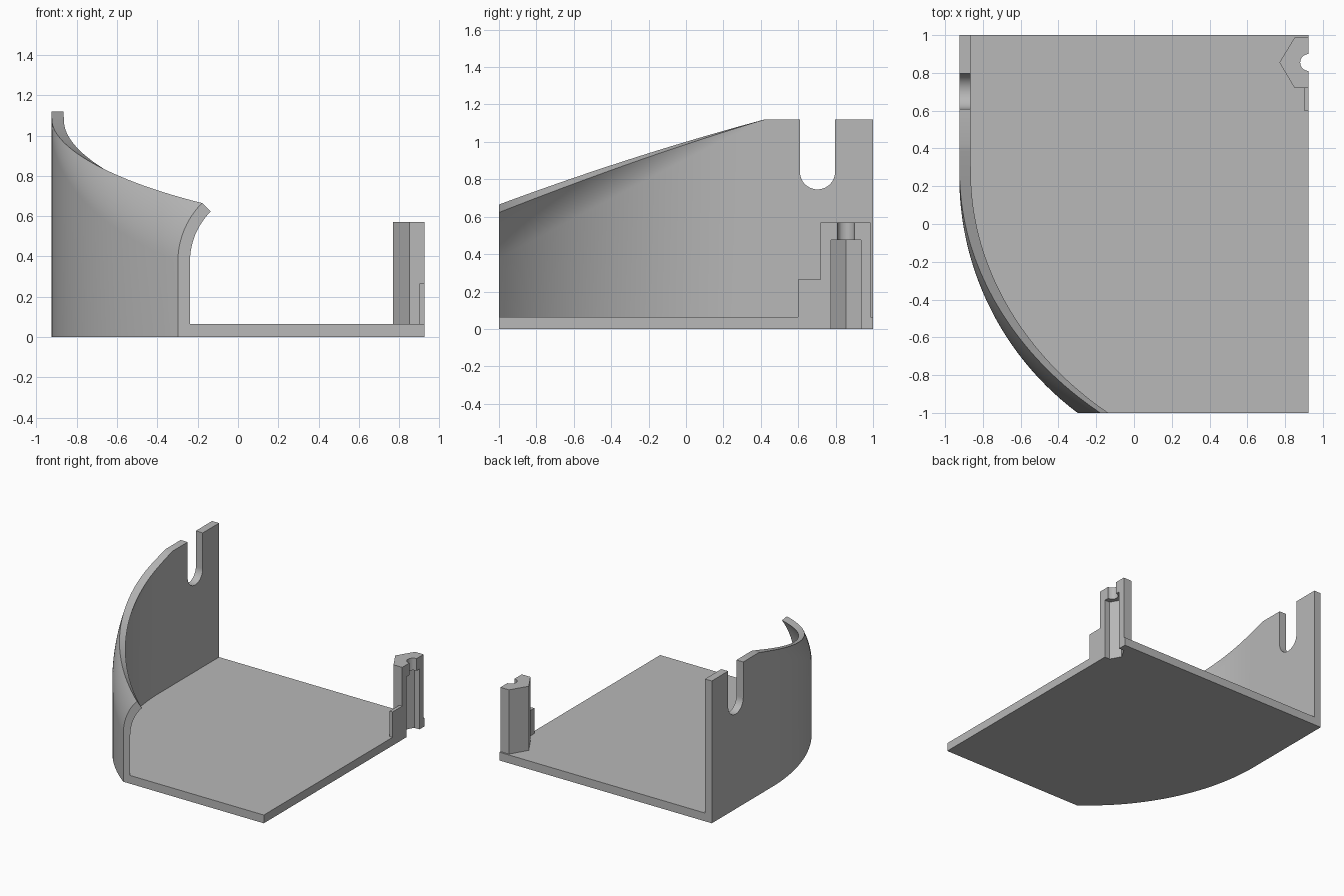
import bpy, bmesh, math

if "Cube" in bpy.data.objects:
    bpy.data.objects.remove(bpy.data.objects["Cube"])

grey = bpy.data.materials.new("plain grey")
grey.use_nodes = True
COLOUR = (0.48, 0.48, 0.48, 1)
grey.diffuse_color = COLOUR
grey.node_tree.nodes["Principled BSDF"].inputs["Base Color"].default_value = COLOUR

THICK = 0.06      # wall thickness
FLOOR = 0.065     # floor thickness
SIDE = 0.925      # half width
BEND = 0.41       # radius of the inward lean
LEVEL_Y = 0.42    # behind this the wall is upright and level
TOP = 1.12


def finish(bm, name):
    bmesh.ops.recalc_face_normals(bm, faces=bm.faces)
    mesh = bpy.data.meshes.new(name)
    bm.to_mesh(mesh)
    bm.free()
    obj = bpy.data.objects.new(name, mesh)
    bpy.context.collection.objects.link(obj)
    mesh.materials.append(grey)
    return obj


def prism(name, outline, low, high):
    bm = bmesh.new()
    face = bm.faces.new([bm.verts.new((x, y, low)) for x, y in outline])
    new = bmesh.ops.extrude_face_region(bm, geom=[face])["geom"]
    bmesh.ops.translate(bm, vec=(0, 0, high - low),
                        verts=[v for v in new if isinstance(v, bmesh.types.BMVert)])
    return finish(bm, name)


def select_only(obj):
    bpy.ops.object.select_all(action='DESELECT')
    obj.select_set(True)
    bpy.context.view_layer.objects.active = obj


def base_x(y):
    """Plan curve of the wall's outer foot: straight, then a circular arc."""
    radius, start = 1.56, 0.25
    drop = max(0, start - y)
    return -SIDE + radius - math.sqrt(radius ** 2 - drop ** 2)


def wall_section(y):
    """Upright strip whose upper part leans inward towards the front."""
    t = min(1, (y + 1) / (LEVEL_Y + 1))
    top = 0.665 + (TOP - 0.665) * (t + 0.16 * t * (1 - t))
    lean = max(0.01, math.radians(45) * (1 - t))
    spring = top - BEND * math.sin(lean)
    x, steps = base_x(y), 10
    outer, inner = [(x, y, 0)], [(x + THICK, y, 0)]
    for i in range(steps + 1):
        a = lean * i / steps
        for side, r in ((outer, BEND), (inner, BEND - THICK)):
            side.append((x + BEND - r * math.cos(a), y, spring + r * math.sin(a)))
    return outer + inner[::-1]


# Curved wall
ys = [-1 + (LEVEL_Y + 1) * i / 40 for i in range(41)] + [1]
bm = bmesh.new()
rings = [[bm.verts.new(p) for p in wall_section(y)] for y in ys]
for a, b in zip(rings, rings[1:]):
    for i in range(len(a)):
        j = (i + 1) % len(a)
        bm.faces.new((a[i], a[j], b[j], b[i]))
half = len(rings[0]) // 2
for ring in (rings[0], rings[-1]):
    for i in range(half - 1):
        bm.faces.new((ring[i], ring[i + 1], ring[-2 - i], ring[-1 - i]))
wall = finish(bm, "curved_wall")

# Round-bottomed slot cut down from the wall's top edge
SLOT_Y, SLOT_Z, SLOT_R = 0.703, 0.84, 0.094
bm = bmesh.new()
arc = [math.pi * (1 + i / 24) for i in range(25)]
profile = [(SLOT_Y + SLOT_R * math.cos(a), SLOT_Z + SLOT_R * math.sin(a)) for a in arc]
profile += [(SLOT_Y + SLOT_R, TOP + 0.2), (SLOT_Y - SLOT_R, TOP + 0.2)]
face = bm.faces.new([bm.verts.new((-SIDE - 0.1, y, z)) for y, z in profile])
new = bmesh.ops.extrude_face_region(bm, geom=[face])["geom"]
bmesh.ops.translate(bm, vec=(0.3, 0, 0),
                    verts=[v for v in new if isinstance(v, bmesh.types.BMVert)])
cutter = finish(bm, "slot_cutter")
cutter.hide_render = True
cut = wall.modifiers.new("slot", 'BOOLEAN')
cut.operation, cut.solver, cut.object = 'DIFFERENCE', 'EXACT', cutter
select_only(wall)
bpy.ops.object.modifier_apply(modifier=cut.name)
bpy.data.objects.remove(cutter)
select_only(wall)
bpy.ops.object.shade_smooth_by_angle(angle=math.radians(25))

# Nut pocket outline, open on the right-hand side
POST_Y = 0.855
pocket = [(SIDE, POST_Y - 0.08), (0.88, POST_Y - 0.08), (0.835, POST_Y),
          (0.88, POST_Y + 0.08), (SIDE, POST_Y + 0.08)]

# Floor, fitted to the wall's inner face and notched by the pocket
edge = [(base_x(y) + THICK, y) for y in reversed(ys)]
prism("floor", edge + [(SIDE, -1)] + pocket + [(SIDE, 1)], 0, FLOOR)

# Screw post: pocket below, round screw hole above
body = [(SIDE, 0.987), (0.85, 0.987), (0.77, POST_Y), (0.85, 0.72), (SIDE, 0.72)]
hole = [(SIDE - 0.045 * math.sin(math.pi * i / 16),
         POST_Y - 0.045 * math.cos(math.pi * i / 16)) for i in range(17)]
prism("post_lower", body + pocket, FLOOR, 0.475)
prism("post_upper", body + hole, 0.475, 0.57)

# Small tab in front of the post
prism("post_tab", [(0.9, 0.6), (SIDE, 0.6), (SIDE, 0.72), (0.9, 0.72)], FLOOR, 0.265)
